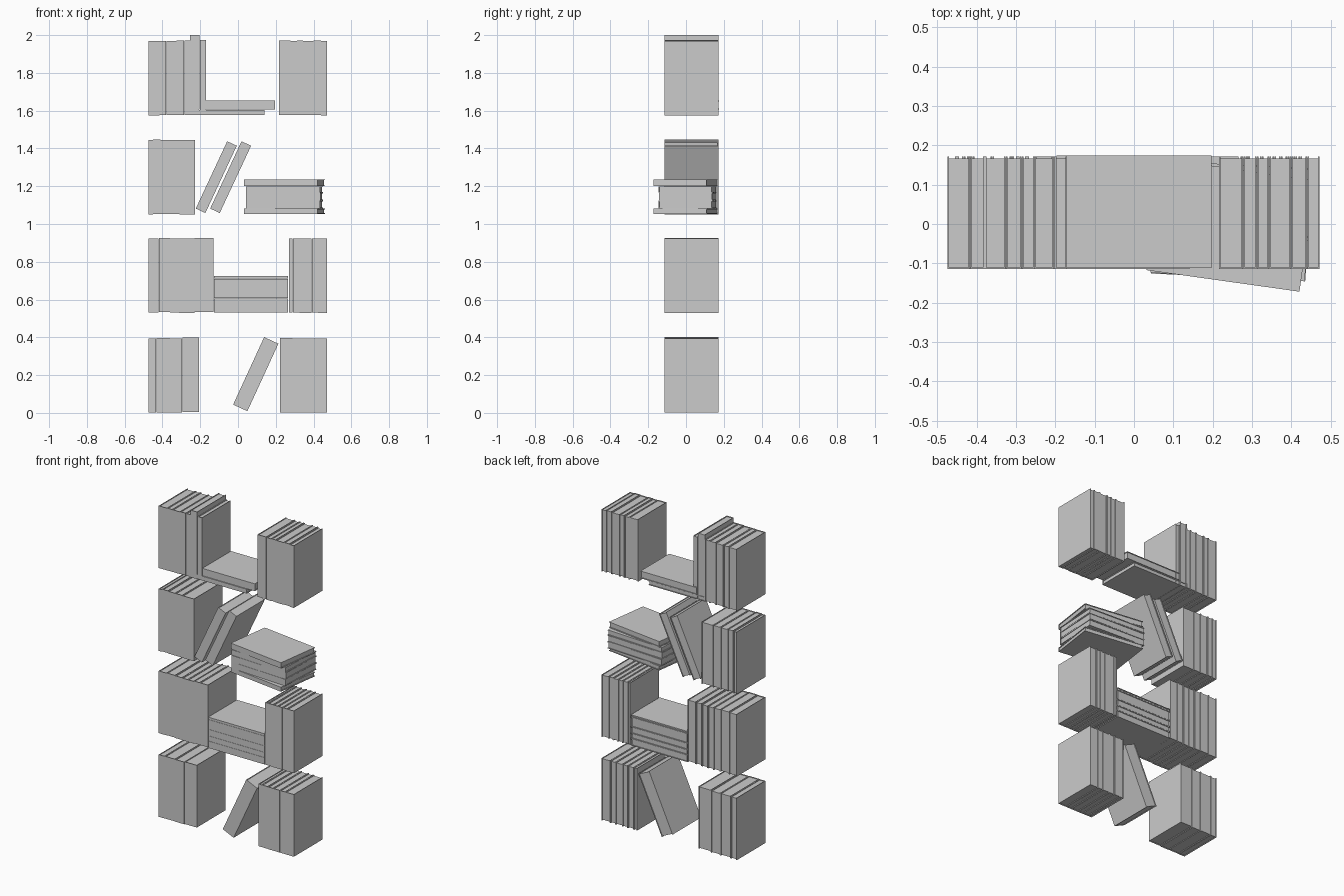
import bpy, bmesh, random
from math import radians

if "Cube" in bpy.data.objects:
    bpy.data.objects.remove(bpy.data.objects["Cube"])

random.seed(4)
H, D = 0.393, 0.286          # book height and depth
YC = 0.028                   # depth centre of the rows
C, INSET = 0.004, 0.004      # cover thickness, page inset


def extrude(bm, pts, z0, z1):
    """Solid prism from an xy outline."""
    f = bm.faces.new([bm.verts.new((x, y, z0)) for x, y in pts])
    new = bmesh.ops.extrude_face_region(bm, geom=[f])["geom"]
    bmesh.ops.translate(bm, vec=(0, 0, z1 - z0),
                        verts=[g for g in new if isinstance(g, bmesh.types.BMVert)])


def book(name, t, loc, tilt=0, yaw=0):
    """Cover wrapped round a slightly inset page block, spine towards -y."""
    bm = bmesh.new()
    a, d, h, i = t / 2, D / 2, H / 2, t / 2 - C
    extrude(bm, [(-a, -d), (a, -d), (a, d), (i, d), (i, -d + C),
                 (-i, -d + C), (-i, d), (-a, d)], -h, h)
    extrude(bm, [(-i, -d + C), (i, -d + C), (i, d - INSET), (-i, d - INSET)],
            -h + INSET, h - INSET)
    bmesh.ops.recalc_face_normals(bm, faces=bm.faces)
    me = bpy.data.meshes.new(name)
    bm.to_mesh(me)
    bm.free()
    ob = bpy.data.objects.new(name, me)
    ob.location = loc
    ob.rotation_euler = (0, radians(tilt), radians(yaw))
    bpy.context.collection.objects.link(ob)


def upright(name, z, edges):
    """Row of standing books between successive x edges."""
    for x0, x1 in zip(edges, edges[1:]):
        dz = random.choice((0, 0.001, 0.003))
        book(name, x1 - x0 - 0.001, ((x0 + x1) / 2, YC, z + H / 2 + dz))


def flat(name, x, y, z0, z1, yaw=0):
    book(name, z1 - z0 - 0.001, (x, y, (z0 + z1) / 2), 90, yaw)


# bottom row
upright("bottom_left_book", 0.002, [-.475, -.433, -.36, -.295, -.207])
upright("bottom_right_book", 0.002, [.222, .246, .288, .325, .373, .41, .472])
book("bottom_leaning_book", 0.083, (.094, YC, .205), 24.7)

# second row with a flat stack between
upright("second_left_book", 0.53, [-.475, -.42, -.36, -.312, -.272, -.23, -.188, -.13])
upright("second_right_book", 0.53, [.27, .29, .325, .357, .39, .423, .472])
levels = [.53, .574, .607, .648, .71, .725]
for z0, z1 in zip(levels, levels[1:]):
    flat("second_flat_book", .069, YC, z0, z1)

# third row with leaning pair and twisted stack
upright("third_left_book", 1.051, [-.475, -.45, -.41, -.36, -.31, -.227])
for x in (-.115, -.039):
    book("third_leaning_book", 0.056, (x, YC, 1.248), 25)
levels = [1.053, 1.082, 1.124, 1.166, 1.2, 1.237]
yaws = [-8, -3.2, -2.6, -3.2, -8]
for z0, z1, yaw in zip(levels, levels[1:], yaws):
    flat("third_stack_book", .246, -.003 if yaw == -8 else .008, z0, z1, yaw)

# top row with two flat books and one raised book
upright("top_left_book", 1.575, [-.475, -.416, -.38, -.326, -.285, -.252, -.205])
upright("top_left_end_book", 1.58, [-.202, -.17])
book("top_raised_book", 0.048, (-.229, YC, 2.0 - H / 2), 0)
upright("top_right_book", 1.575, [.216, .278, .312, .344, .4, .44, .472])
flat("top_flat_lower_book", -.055, YC, 1.577, 1.605)
flat("top_flat_upper_book", 0, YC + .003, 1.606, 1.653)
